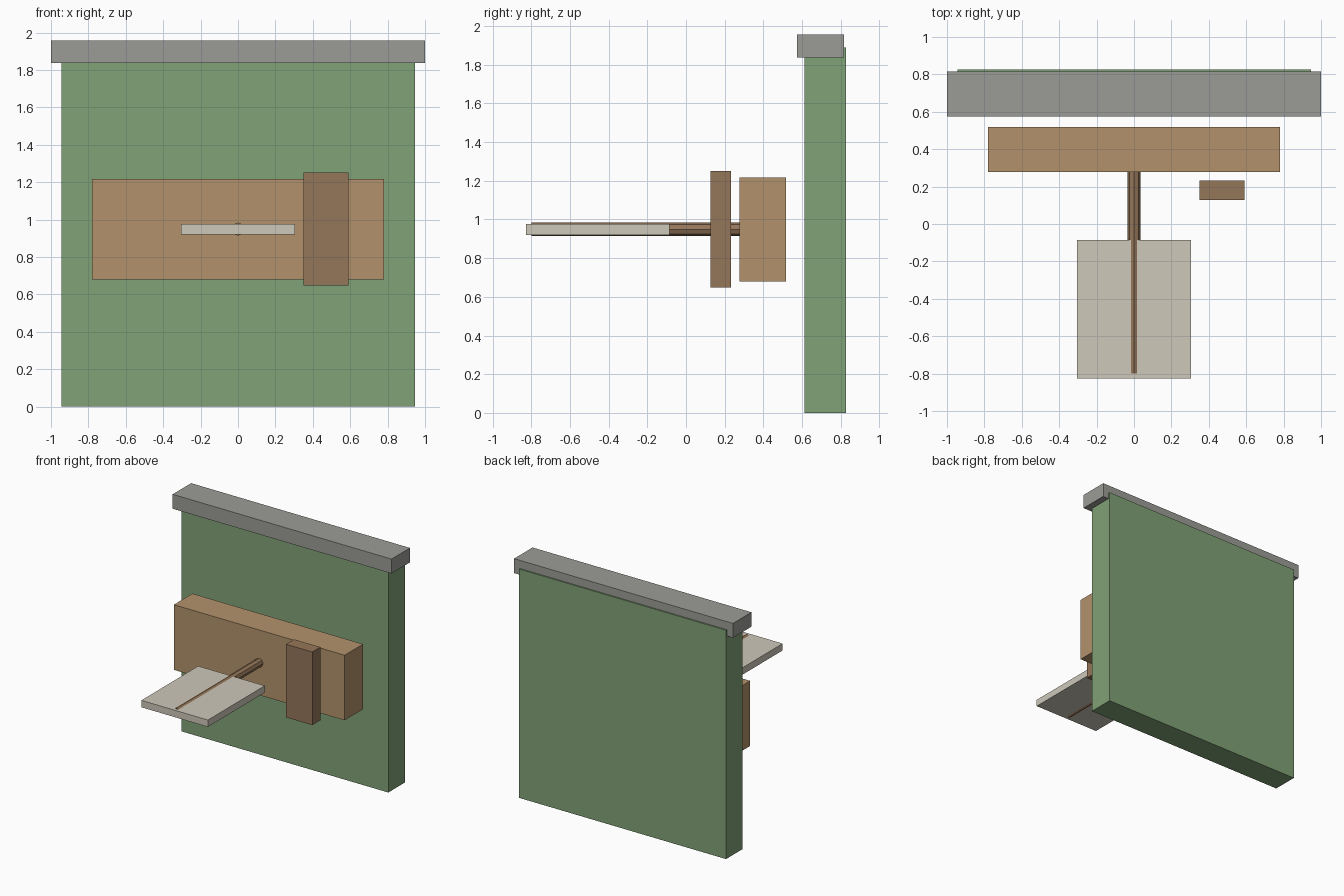
import bpy, math

if "Cube" in bpy.data.objects:
    bpy.data.objects.remove(bpy.data.objects["Cube"])


def material(name, rgb):
    m = bpy.data.materials.new(name)
    m.diffuse_color = (*rgb, 1)
    m.use_nodes = True
    m.node_tree.nodes["Principled BSDF"].inputs["Base Color"].default_value = m.diffuse_color
    return m


green = material("green_paint", (0.22, 0.36, 0.18))
wood = material("light_wood", (0.45, 0.29, 0.15))
dark_wood = material("dark_wood", (0.30, 0.18, 0.10))
cream = material("cream", (0.62, 0.58, 0.49))
stone = material("grey", (0.33, 0.33, 0.31))


def box(name, x, y, z, mat):
    """Box from (min, max) ranges, transform applied to the mesh."""
    bpy.ops.mesh.primitive_cube_add(
        size=1, location=[(a + b) / 2 for a, b in (x, y, z)])
    ob = bpy.context.object
    ob.name = name
    ob.scale = [b - a for a, b in (x, y, z)]
    bpy.ops.object.transform_apply(location=False, rotation=False, scale=True)
    ob.data.materials.append(mat)
    return ob


# Back panel and the overhanging cap
box("back_panel", (-0.945, 0.945), (0.612, 0.827), (0, 1.89), green)
box("top_cap", (-1, 1), (0.575, 0.816), (1.838, 1.957), stone)

# Body block with the upright in front of it
box("body_block", (-0.78, 0.78), (0.277, 0.518), (0.68, 1.218), wood)
box("upright_block", (0.35, 0.59), (0.127, 0.233), (0.647, 1.251), dark_wood)

# Flat paddle blade
box("blade", (-0.304, 0.304), (-0.827, -0.085), (0.92, 0.977), cream)

# Eight-sided handle running through the blade to the block, ridge upwards
y0, y1 = -0.80, 0.28
bpy.ops.mesh.primitive_cylinder_add(
    vertices=8, radius=0.035, depth=y1 - y0,
    location=(0, (y0 + y1) / 2, 0.949), rotation=(math.pi / 2, 0, 0))
handle = bpy.context.object
handle.name = "handle"
handle.data.materials.append(dark_wood)
